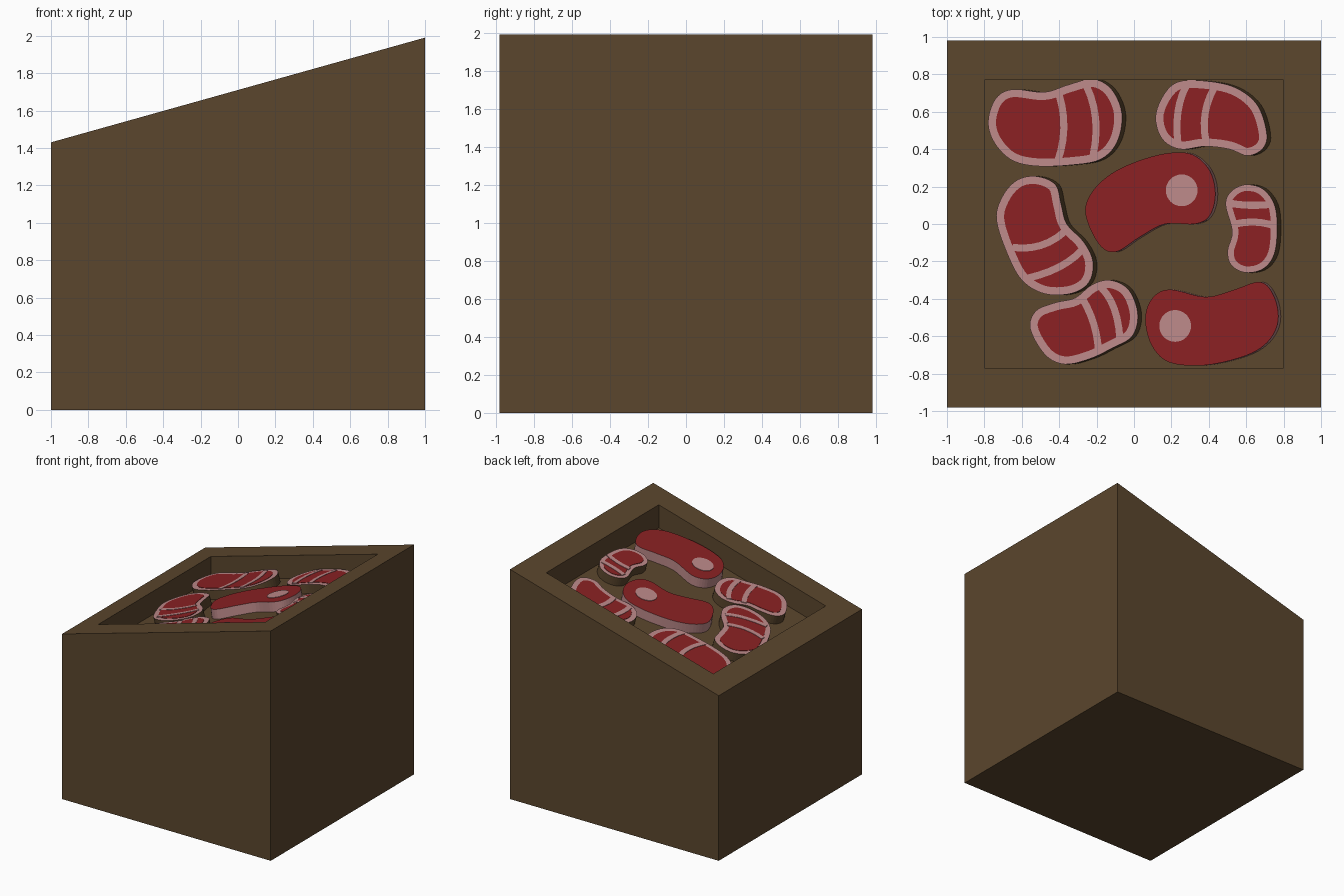
import bpy, bmesh, math
from mathutils import Vector

if "Cube" in bpy.data.objects:
    bpy.data.objects.remove(bpy.data.objects["Cube"])

SLOPE, RIM_Z, DEPTH = 0.28, 1.71, 0.20


def material(name, rgb):
    m = bpy.data.materials.new(name)
    m.diffuse_color = [((c / 255 + 0.055) / 1.055) ** 2.4 for c in rgb] + [1]
    m.use_nodes = True
    m.node_tree.nodes["Principled BSDF"].inputs["Base Color"].default_value = m.diffuse_color
    return m


BROWN = material("brown wood", (91, 70, 45))
RED = material("meat red", (138, 33, 35))
PINK = material("fat pink", (188, 137, 137))


def height(x, lift):
    """Height above the sloping tray floor."""
    return RIM_Z - DEPTH + SLOPE * x + lift


def stack(name, rings, mats, top_index=0):
    """Skin a stack of equal-length rings and cap both ends."""
    bm = bmesh.new()
    loops = [[bm.verts.new(p) for p in ring] for ring in rings]
    n = len(rings[0])
    for a, b in zip(loops, loops[1:]):
        for i in range(n):
            j = (i + 1) % n
            bm.faces.new((a[i], a[j], b[j], b[i]))
    bm.faces.new(loops[0][::-1])
    top = bm.faces.new(loops[-1])
    top.material_index = top_index
    bmesh.ops.recalc_face_normals(bm, faces=bm.faces)
    me = bpy.data.meshes.new(name)
    bm.to_mesh(me)
    bm.free()
    for m in mats:
        me.materials.append(m)
    ob = bpy.data.objects.new(name, me)
    bpy.context.collection.objects.link(ob)
    return ob


def smooth_loop(pts, steps=5):
    """Closed Catmull-Rom curve through the points."""
    pts = [Vector(p) for p in pts]
    n, out = len(pts), []
    for i in range(n):
        a, b, c, d = (pts[(i + k) % n] for k in (-1, 0, 1, 2))
        for s in range(steps):
            t = s / steps
            out.append(0.5 * (2 * b + (c - a) * t + (2 * a - 5 * b + 4 * c - d) * t * t
                              + (3 * b - a - 3 * c + d) * t ** 3))
    return out


def inset(loop, w):
    """Move a closed loop inwards by w (loops run clockwise)."""
    out = []
    for i, p in enumerate(loop):
        t = (loop[(i + 1) % len(loop)] - loop[i - 1]).normalized()
        out.append(p + Vector((t.y, -t.x)) * w)
    return out


def slab(name, loop, low, high, mats, lean=0.0, top_index=0):
    """Plate following the sloping floor, its foot leaning towards +x."""
    rings = [[(p.x + lean, p.y, height(p.x + lean, low)) for p in loop],
             [(p.x, p.y, height(p.x, high)) for p in loop]]
    return stack(name, rings, mats, top_index)


def marbled_steak(name, pts, stripes, rim=0.042, top=0.08):
    outline = smooth_loop(pts)
    slab(name, outline, -0.005, top, [BROWN, PINK], 0.022, 1)
    slab(name + "_meat", inset(outline, rim), top - 0.003, top + 0.003, [RED])
    for k, (a, b, c) in enumerate(stripes):
        a, b, c = Vector(a), Vector(b), Vector(c)
        ctrl = 2 * b - (a + c) / 2
        left, right = [], []
        for s in range(7):
            t = s / 6
            p = a * (1 - t) ** 2 + ctrl * 2 * t * (1 - t) + c * t * t
            d = ((ctrl - a) * (1 - t) + (c - ctrl) * t).normalized()
            side = Vector((d.y, -d.x)) * 0.019
            left.append(p + side)
            right.append(p - side)
        slab(f"{name}_fat_stripe_{k + 1}", left + right[::-1], top - 0.001, top + 0.006, [PINK])


def bone_steak(name, pts, bone, top=0.085):
    slab(name, smooth_loop(pts), -0.005, top, [PINK, RED], 0.014, 1)
    circle = [Vector((bone[0] + 0.085 * math.cos(a), bone[1] + 0.085 * math.sin(a)))
              for a in (math.tau * i / 32 for i in range(32))]
    slab(name + "_bone", circle, top - 0.003, top + 0.004, [PINK])


# Crate: sloping top with a sunken tray
def rect(hx, hy, z):
    return [(sx * hx, sy * hy, z(sx * hx)) for sx, sy in ((-1, -1), (1, -1), (1, 1), (-1, 1))]


stack("crate", [rect(1, 0.98, lambda x: 0),
                rect(1, 0.98, lambda x: height(x, DEPTH)),
                rect(0.8, 0.77, lambda x: height(x, DEPTH)),
                rect(0.8, 0.77, lambda x: height(x, 0))], [BROWN])

# Marbled steaks
marbled_steak("steak_back_left",
              [(-.78, .55), (-.74, .67), (-.65, .72), (-.48, .705), (-.35, .745), (-.22, .775), (-.12, .72),
               (-.065, .59), (-.09, .44), (-.18, .345), (-.34, .315), (-.53, .31), (-.66, .345), (-.75, .44)],
              [((-.4, .69), (-.375, .51), (-.41, .33)), ((-.255, .74), (-.205, .56), (-.22, .36))])
marbled_steak("steak_back_right",
              [(.115, .57), (.155, .685), (.235, .76), (.38, .765), (.54, .73), (.66, .635), (.71, .48),
               (.685, .40), (.605, .365), (.51, .40), (.38, .415), (.245, .40), (.15, .455)],
              [((.28, .74), (.235, .6), (.235, .43)), ((.43, .73), (.38, .59), (.385, .44))])
marbled_steak("steak_middle_left",
              [(-.735, .015), (-.705, .145), (-.625, .235), (-.52, .255), (-.42, .21), (-.39, .105), (-.36, 0),
               (-.27, -.095), (-.22, -.2), (-.24, -.31), (-.33, -.37), (-.47, -.375), (-.585, -.315), (-.66, -.2)],
              [((-.65, -.125), (-.5, -.115), (-.37, -.04)), ((-.57, -.29), (-.4, -.23), (-.28, -.14))])
marbled_steak("steak_front_left",
              [(-.555, -.56), (-.525, -.465), (-.42, -.42), (-.315, -.395), (-.225, -.325), (-.13, -.3), (-.03, -.35),
               (.02, -.48), (-.01, -.6), (-.12, -.665), (-.235, -.72), (-.37, -.75), (-.475, -.70)],
              [((-.275, -.4), (-.215, -.535), (-.19, -.68)), ((-.175, -.34), (-.105, -.455), (-.075, -.62))])
marbled_steak("steak_middle_right",
              [(.49, .1), (.515, .17), (.59, .21), (.685, .19), (.75, .105), (.765, -.02), (.75, -.16),
               (.69, -.24), (.595, -.26), (.52, -.22), (.5, -.145), (.525, -.04)],
              [((.52, .11), (.62, .1), (.73, .105)), ((.54, 0), (.65, .01), (.75, -.01))], 0.034)

# Bone-in steaks
bone_steak("bone_steak_centre",
           [(-.26, .055), (-.225, .17), (-.12, .27), (.03, .34), (.19, .38), (.315, .37), (.405, .285),
            (.435, .16), (.405, .045), (.325, 0), (.165, 0), (.03, -.07), (-.1, -.15), (-.19, -.105)],
           (.255, .18))
bone_steak("bone_steak_front_right",
           [(.06, -.51), (.095, -.4), (.19, -.35), (.38, -.39), (.525, -.355), (.675, -.31), (.75, -.39),
            (.77, -.52), (.715, -.63), (.595, -.705), (.38, -.755), (.19, -.74), (.095, -.65)],
           (.22, -.545))
